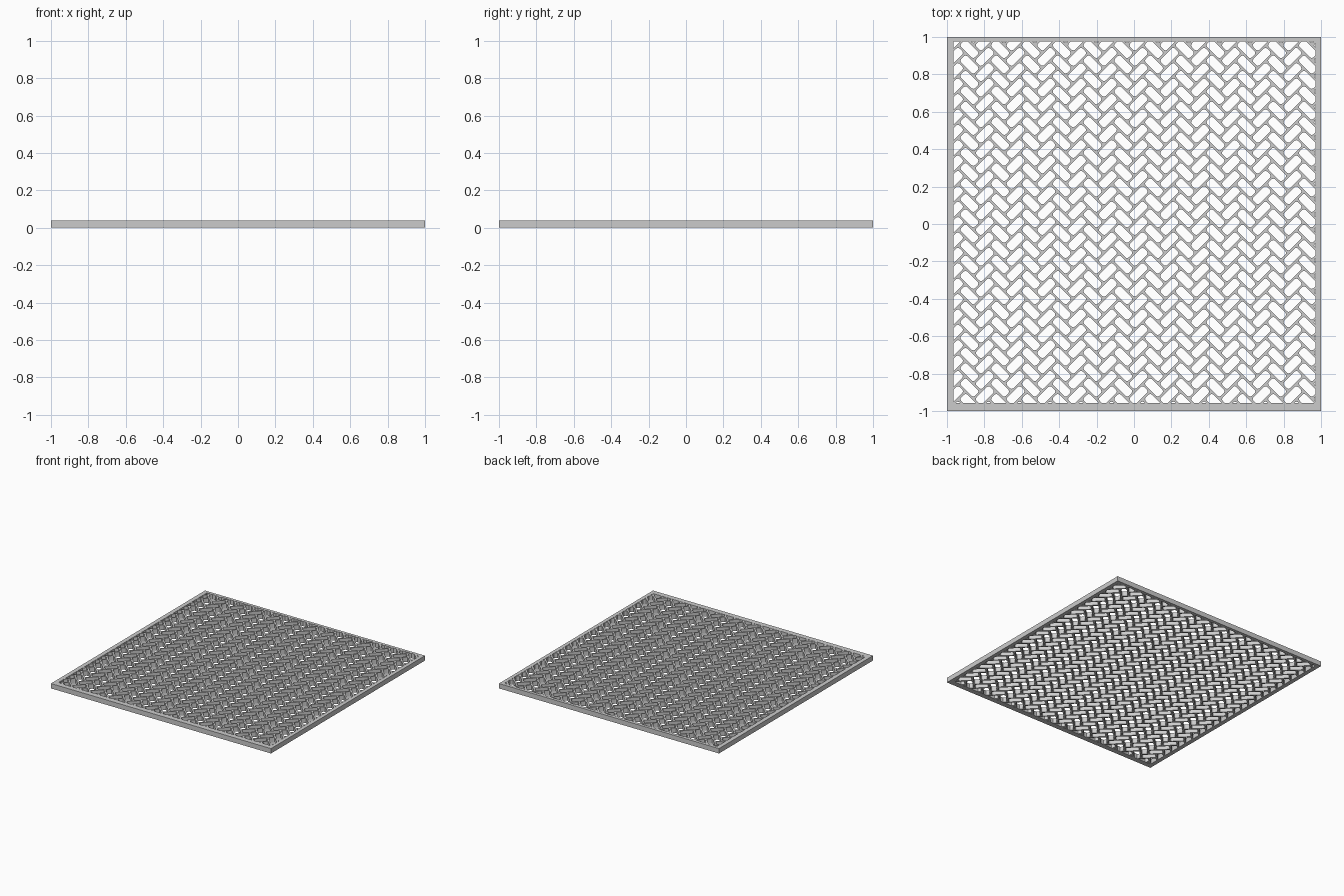
import bpy, bmesh, math
from mathutils import Vector, Matrix

if "Cube" in bpy.data.objects:
    bpy.data.objects.remove(bpy.data.objects["Cube"])

H = 0.04                                       # panel thickness
X0, X1, Y0, Y1 = -0.965, 0.97, -0.957, 0.975   # inner edges of the frame
PX = 0.1645                                    # sideways repeat of the pattern
PY = PX / 2
W = PY / math.sqrt(2)                          # herringbone cell is W by 2W
BAR = 0.012                                    # width of the bars between slots
R, SEG = 0.012, 2                              # slot corner rounding


def make_object(name, bm):
    bmesh.ops.recalc_face_normals(bm, faces=bm.faces)
    me = bpy.data.meshes.new(name)
    bm.to_mesh(me)
    bm.free()
    ob = bpy.data.objects.new(name, me)
    bpy.context.collection.objects.link(ob)
    return ob


def add_cell(bm, cx, cy, angle, z0, z1):
    """One rectangular cell of the lattice with a rounded slot through it."""
    rot = Matrix.Rotation(angle, 2)
    hx, hy = W, W / 2
    corners = [(1, 1), (-1, 1), (-1, -1), (1, -1)]
    inner, owner = [], []
    for i, (sx, sy) in enumerate(corners):
        ax, ay = sx * (hx - BAR / 2 - R), sy * (hy - BAR / 2 - R)
        for k in range(SEG + 1):
            a = math.pi / 2 * (i + k / SEG)
            inner.append((ax + R * math.cos(a), ay + R * math.sin(a)))
            owner.append(i)

    def layer(z):
        def v(p):
            q = rot @ Vector(p)
            return bm.verts.new((q.x + cx, q.y + cy, z))
        return ([v(p) for p in inner],
                [v((sx * hx, sy * hy)) for sx, sy in corners],
                {0: v((0, hy)), 2: v((0, -hy))})

    low, high = layer(z0), layer(z1)
    n = len(inner)
    for ins, out, mid in (low, high):
        for a in range(n):
            b = (a + 1) % n
            oa, ob = owner[a], owner[b]
            loop = [ins[a], ins[b], out[ob]]
            if oa != ob:
                if oa in mid:
                    loop.append(mid[oa])
                loop.append(out[oa])
            bm.faces.new(loop)
    for a in range(n):
        b = (a + 1) % n
        bm.faces.new((low[0][a], low[0][b], high[0][b], high[0][a]))


# Herringbone lattice, trimmed to the frame opening
bm = bmesh.new()
for i in range(-1, 13):
    for j in range(-2, 26):
        x, y = -0.88 + PX * i, 0.935 - PY * j
        add_cell(bm, x, y, -math.pi / 4, 0.0005, H - 0.0005)
        add_cell(bm, x - PX / 2, y + PY / 2, math.pi / 4, 0.0005, H - 0.0005)
bmesh.ops.remove_doubles(bm, verts=bm.verts, dist=0.0005)
for co, no in (((X0, 0, 0), (-1, 0, 0)), ((X1, 0, 0), (1, 0, 0)),
               ((0, Y0, 0), (0, -1, 0)), ((0, Y1, 0), (0, 1, 0))):
    bmesh.ops.bisect_plane(bm, geom=bm.verts[:] + bm.edges[:] + bm.faces[:],
                           plane_co=co, plane_no=no, clear_outer=True)
make_object("herringbone_lattice", bm)

# Surrounding frame
bm = bmesh.new()
rings = []
for z in (0, H):
    for pts in (((-1, -1), (1, -1), (1, 1), (-1, 1)),
                ((X0, Y0), (X1, Y0), (X1, Y1), (X0, Y1))):
        rings.append([bm.verts.new((x, y, z)) for x, y in pts])
out_low, in_low, out_high, in_high = rings
for a, b in ((out_low, in_low), (out_high, in_high),
             (out_low, out_high), (in_low, in_high)):
    for k in range(4):
        m = (k + 1) % 4
        bm.faces.new((a[k], a[m], b[m], b[k]))
make_object("frame", bm)
